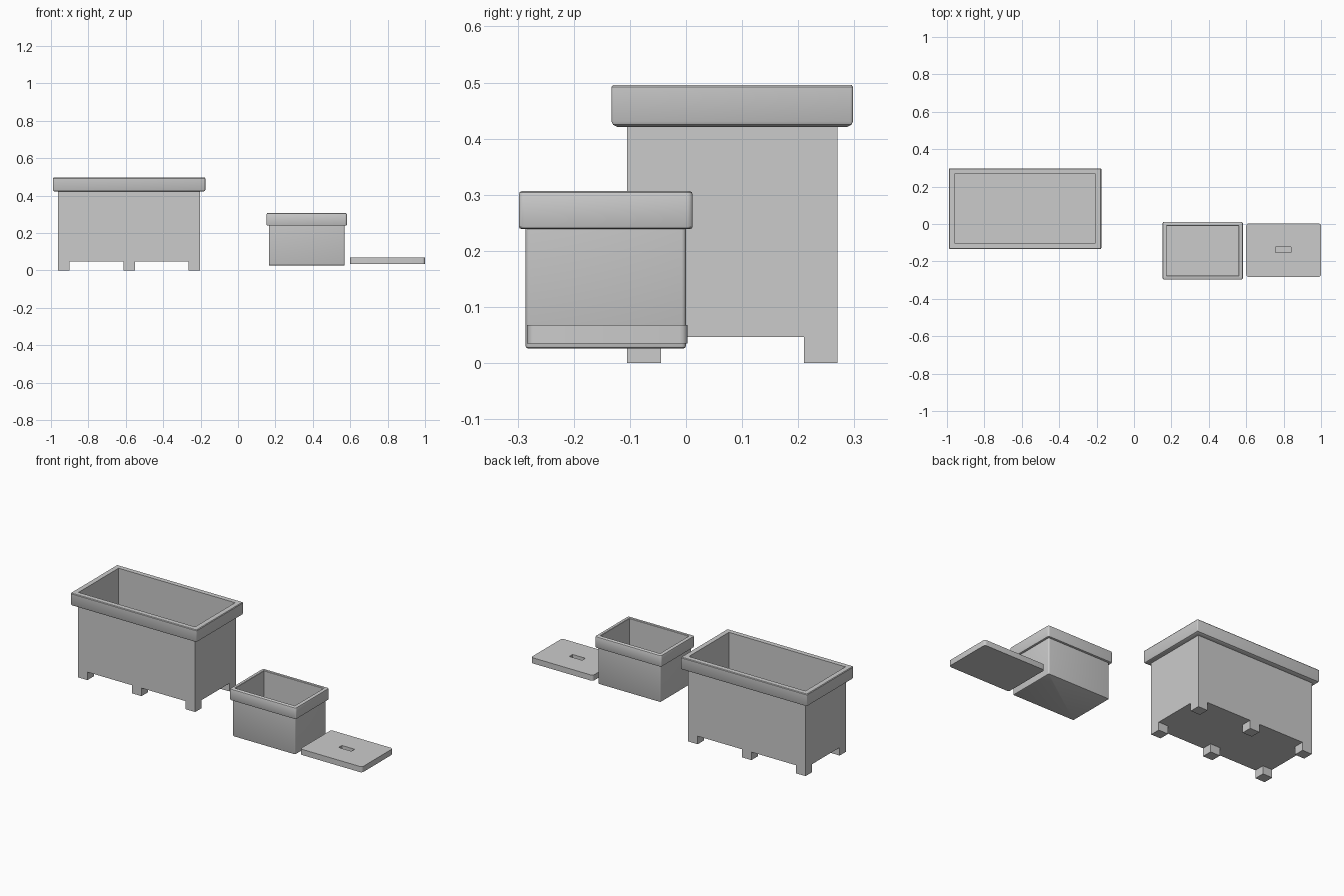
import bpy, bmesh, math

if "Cube" in bpy.data.objects:
    bpy.data.objects.remove(bpy.data.objects["Cube"])


def ring(bm, x0, x1, y0, y1, z, r, n=4):
    """One horizontal rounded-rectangle loop of vertices."""
    verts = []
    corners = [(x1 - r, y1 - r), (x0 + r, y1 - r), (x0 + r, y0 + r), (x1 - r, y0 + r)]
    for i, (cx, cy) in enumerate(corners):
        for k in range(n + 1):
            a = math.pi / 2 * (i + k / n)
            verts.append(bm.verts.new((cx + r * math.cos(a), cy + r * math.sin(a), z)))
    return verts


def loft(name, box, steps):
    """Skin stacked loops; each step is (outset from box, z, radius) or a full loop."""
    bm = bmesh.new()
    x0, x1, y0, y1 = box
    rings = []
    for s in steps:
        if len(s) == 3:
            d, z, r = s
            rings.append(ring(bm, x0 - d, x1 + d, y0 - d, y1 + d, z, r))
        else:
            rings.append(ring(bm, *s))
    for a, b in zip(rings, rings[1:]):
        for i in range(len(a)):
            j = (i + 1) % len(a)
            bm.faces.new((a[i], a[j], b[j], b[i]))
    bm.faces.new(rings[0][::-1])
    bm.faces.new(rings[-1])
    bmesh.ops.remove_doubles(bm, verts=bm.verts, dist=1e-5)
    return finish(name, bm)


def finish(name, bm):
    bmesh.ops.recalc_face_normals(bm, faces=bm.faces)
    me = bpy.data.meshes.new(name)
    bm.to_mesh(me)
    bm.free()
    ob = bpy.data.objects.new(name, me)
    bpy.context.collection.objects.link(ob)
    bpy.context.view_layer.objects.active = ob
    bpy.ops.object.select_all(action='DESELECT')
    ob.select_set(True)
    bpy.ops.object.shade_smooth_by_angle(angle=math.radians(30))
    return ob


def block(name, x0, x1, y0, y1, z0, z1):
    loft(name, (x0, x1, y0, y1), [(0, z0, 0), (0, z1, 0)])


# Large tub: thin walls, thick overhanging rim
loft("large_tub", (-0.962, -0.203, -0.105, 0.27), [
    (0, 0.047, 0), (0, 0.421, 0),
    (0.017, 0.421, 0), (0.025, 0.425, 0.003), (0.028, 0.431, 0.005),
    (0.028, 0.492, 0.005), (0.025, 0.496, 0.004),
    (-0.003, 0.496, 0), (-0.003, 0.051, 0)])

# Six feet under the large tub
for side, y in (("front", -0.105), ("back", 0.21)):
    for pos, x in (("left", -0.962), ("middle", -0.612), ("right", -0.265)):
        block(f"foot_{side}_{pos}", x, x + 0.062, y, y + 0.06, 0, 0.048)

# Small box with softened edges and a rounded rim
loft("small_box", (0.165, 0.57, -0.286, 0), [
    (-0.005, 0.026, 0.004), (-0.0015, 0.0275, 0.006), (0, 0.031, 0.008),
    (0, 0.239, 0.008),
    (0.007, 0.239, 0.008), (0.0105, 0.2405, 0.01), (0.012, 0.244, 0.01),
    (0.012, 0.300, 0.01), (0.0105, 0.3045, 0.01), (0.006, 0.307, 0.008),
    (-0.008, 0.307, 0), (-0.01, 0.305, 0), (-0.01, 0.036, 0)])

# Lid lying beside the box, with a recessed hand slot
slot = (0.757, 0.84, -0.152, -0.122)
loft("lid", (0.6, 1.0, -0.283, 0.003), [
    (0, 0.035, 0.014), (0, 0.068, 0.014),
    (*slot, 0.068, 0.003), (*slot, 0.048, 0.003)])
